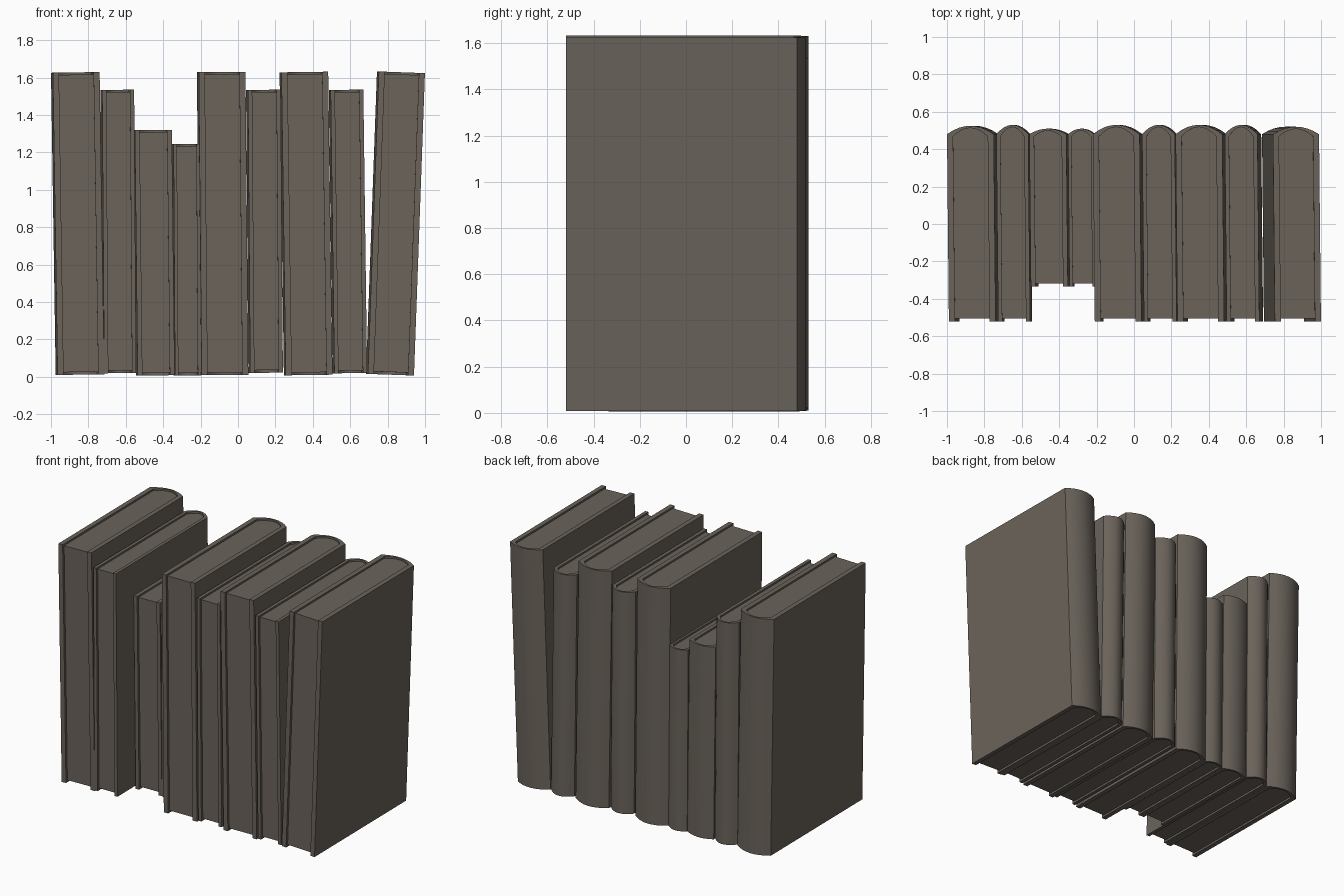
import bpy, bmesh

if "Cube" in bpy.data.objects:
    bpy.data.objects.remove(bpy.data.objects["Cube"])

mat = bpy.data.materials.new("dark_taupe")
mat.diffuse_color = (0.145, 0.125, 0.104, 1)
mat.use_nodes = True
mat.node_tree.nodes["Principled BSDF"].inputs["Base Color"].default_value = mat.diffuse_color


def arc(half, y, depth, n=8):
    """Shallow rounded back, from left (-half) to right (+half)."""
    us = [-1 + 2 * i / n for i in range(n + 1)]
    return [(half * u, y + depth * (1 - u * u)) for u in us]


def finish(bm, name, place):
    for v in bm.verts:
        v.co = place(*v.co)
    bmesh.ops.recalc_face_normals(bm, faces=bm.faces)
    me = bpy.data.meshes.new(name)
    bm.to_mesh(me)
    bm.free()
    ob = bpy.data.objects.new(name, me)
    bpy.context.collection.objects.link(ob)
    me.materials.append(mat)
    bpy.ops.object.select_all(action='DESELECT')
    ob.select_set(True)
    bpy.context.view_layer.objects.active = ob
    bpy.ops.object.shade_smooth_by_angle(angle=0.44)


def book(i, b0, b1, t0, t1, z0, z1, front, back):
    w = (b1 - b0 + t1 - t0) / 2
    cb, ct = (b0 + b1) / 2, (t0 + t1) / 2
    t = min(0.033, 0.13 * w)
    h, hinge = w / 2, 0.48
    depth = back - hinge
    slope = (ct - cb) / (z1 - z0)

    # lean the upright book sideways, with a very slight twist
    def place(x, y, z):
        return (cb + x + slope * (z - z0) - 0.01 * y, y, z - slope * x)

    # cover: C-shaped shell of two boards and a rounded spine
    outer = [(-h, front)] + arc(h, hinge, depth) + [(h, front)]
    inner = [(-h + t, front)] + arc(h - t, hinge - 0.012, depth) + [(h - t, front)]
    bm = bmesh.new()
    rows = [[bm.verts.new((x, y, z)) for x, y in pts]
            for pts, z in ((outer, z0), (outer, z1), (inner, z1), (inner, z0))]
    for a, b in zip(rows, rows[1:] + rows[:1]):
        for k in range(len(a) - 1):
            bm.faces.new((a[k], a[k + 1], b[k + 1], b[k]))
    for k in (0, -1):
        bm.faces.new([r[k] for r in rows])
    finish(bm, f"book_cover_{i}", place)

    # page block: inset at the front, top and bottom
    hp = h - t + 0.002
    pts = [(-hp, front + 0.016)] + arc(hp, hinge - 0.01, depth) + [(hp, front + 0.016)]
    bm = bmesh.new()
    f = bm.faces.new([bm.verts.new((x, y, z0 + 0.014)) for x, y in pts])
    r = bmesh.ops.extrude_face_region(bm, geom=[f], use_keep_orig=True)
    for v in r["geom"]:
        if isinstance(v, bmesh.types.BMVert):
            v.co.z = z1 - 0.012
    finish(bm, f"book_pages_{i}", place)


# bottom left/right x, top left/right x, bottom z, top z, front y, back y
books = [
    (-0.97, -0.72, -0.995, -0.745, 0.012, 1.628, -0.52, 0.525),
    (-0.72, -0.55, -0.732, -0.560, 0.020, 1.535, -0.52, 0.53),
    (-0.54, -0.342, -0.555, -0.357, 0.008, 1.32, -0.335, 0.51),
    (-0.34, -0.20, -0.348, -0.208, 0.008, 1.245, -0.335, 0.51),
    (-0.20, 0.05, -0.215, 0.035, 0.010, 1.63, -0.52, 0.53),
    (0.06, 0.235, 0.048, 0.223, 0.022, 1.535, -0.52, 0.53),
    (0.25, 0.50, 0.227, 0.477, 0.010, 1.63, -0.52, 0.53),
    (0.51, 0.685, 0.49, 0.665, 0.020, 1.535, -0.52, 0.53),
    (0.69, 0.935, 0.747, 0.995, 0.012, 1.629, -0.52, 0.52),
]
for i, b in enumerate(books, 1):
    book(i, *b)
